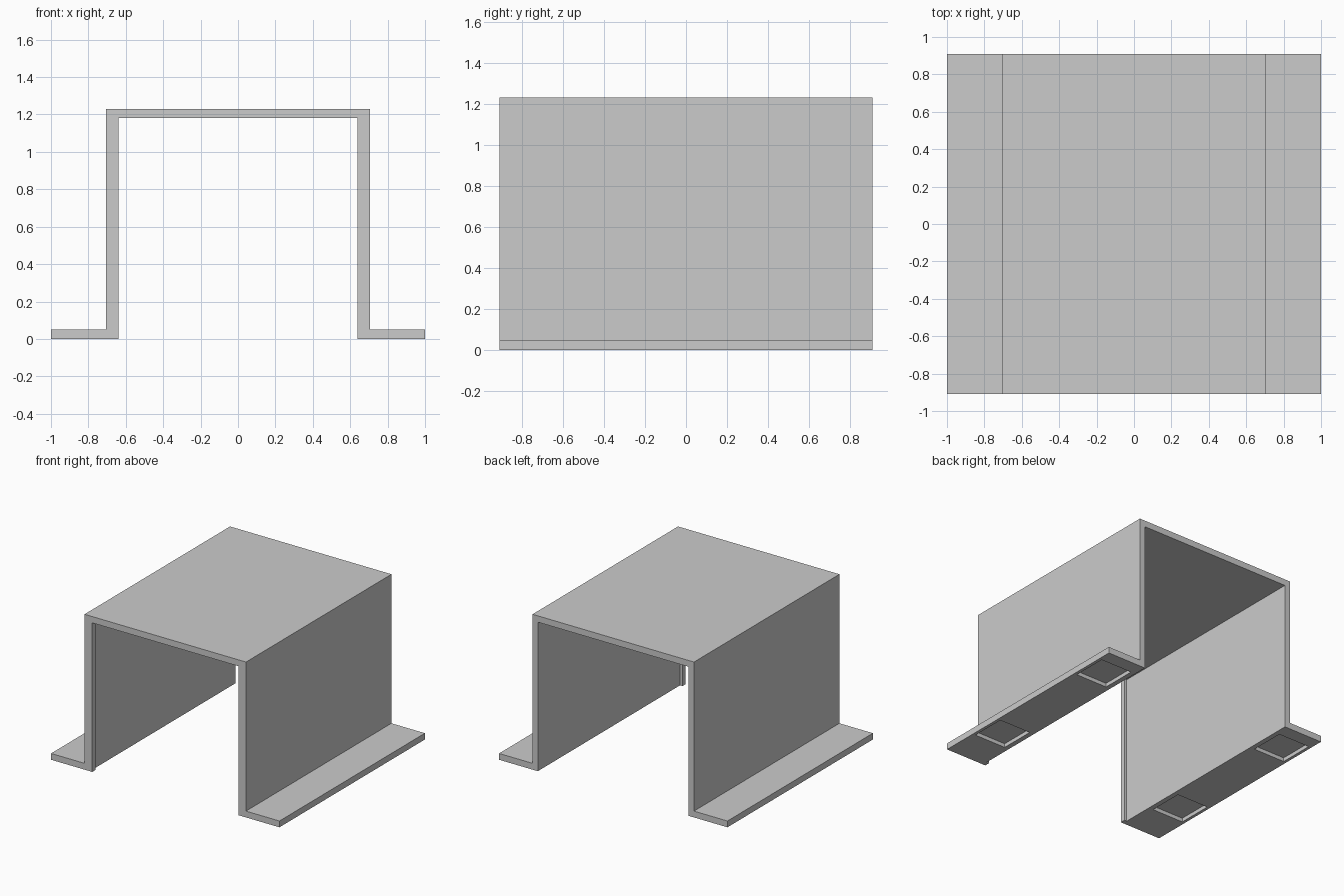
import bpy
import bmesh
from mathutils import Matrix, Vector

cube = bpy.data.objects.get("Cube")
if cube:
    bpy.data.objects.remove(cube, do_unlink=True)

GREY = (0.6, 0.6, 0.6, 1.0)
mat = bpy.data.materials.new("plain grey")
mat.use_nodes = True
mat.diffuse_color = GREY
mat.node_tree.nodes["Principled BSDF"].inputs["Base Color"].default_value = GREY

HALF_DEPTH = 0.91
HEIGHT = 1.23
SHEET = 0.05      # thickness of roof and flanges
OUTER = 0.707     # outer face of the walls
LIP = 0.64        # inner face at the front lip
INNER = 0.661     # inner face behind the lip
LIP_DEPTH = 0.04


def make_object(name, bm):
    bmesh.ops.recalc_face_normals(bm, faces=bm.faces)
    mesh = bpy.data.meshes.new(name)
    bm.to_mesh(mesh)
    bm.free()
    mesh.materials.append(mat)
    obj = bpy.data.objects.new(name, mesh)
    bpy.context.collection.objects.link(obj)
    return obj


def add_box(bm, low, high):
    low, high = Vector(low), Vector(high)
    matrix = Matrix.Translation((low + high) / 2) @ Matrix.Diagonal((*(high - low), 1))
    bmesh.ops.create_cube(bm, size=1, matrix=matrix)


# Hat-shaped bracket: half profile, mirrored and extruded front to back
half = [(LIP, HEIGHT - SHEET), (LIP, 0), (1, 0), (1, SHEET), (OUTER, SHEET), (OUTER, HEIGHT)]
profile = half + [(-x, z) for x, z in reversed(half)]
bm = bmesh.new()
face = bm.faces.new([bm.verts.new((x, -HALF_DEPTH, z)) for x, z in profile])
ext = bmesh.ops.extrude_face_region(bm, geom=[face])
verts = [v for v in ext["geom"] if isinstance(v, bmesh.types.BMVert)]
bmesh.ops.translate(bm, verts=verts, vec=(0, 2 * HALF_DEPTH, 0))
bracket = make_object("bracket", bm)

# Cutter: thins the walls behind the front lip, and sinks the foot pockets
bm = bmesh.new()
add_box(bm, (-INNER, LIP_DEPTH - HALF_DEPTH, -0.1), (INNER, 1, HEIGHT - SHEET))
for side in (-1, 1):
    for y in (-0.48, 0.66):
        x = side * 0.838
        add_box(bm, (x - 0.138, y - 0.14, -0.1), (x + 0.138, y + 0.14, 0.03))
cutter = make_object("recess_cutter", bm)
cutter.hide_render = True

cut = bracket.modifiers.new("recesses", "BOOLEAN")
cut.operation = "DIFFERENCE"
cut.solver = "EXACT"
cut.object = cutter
bpy.context.view_layer.objects.active = bracket
bpy.ops.object.modifier_apply(modifier=cut.name)
bpy.data.objects.remove(cutter, do_unlink=True)
